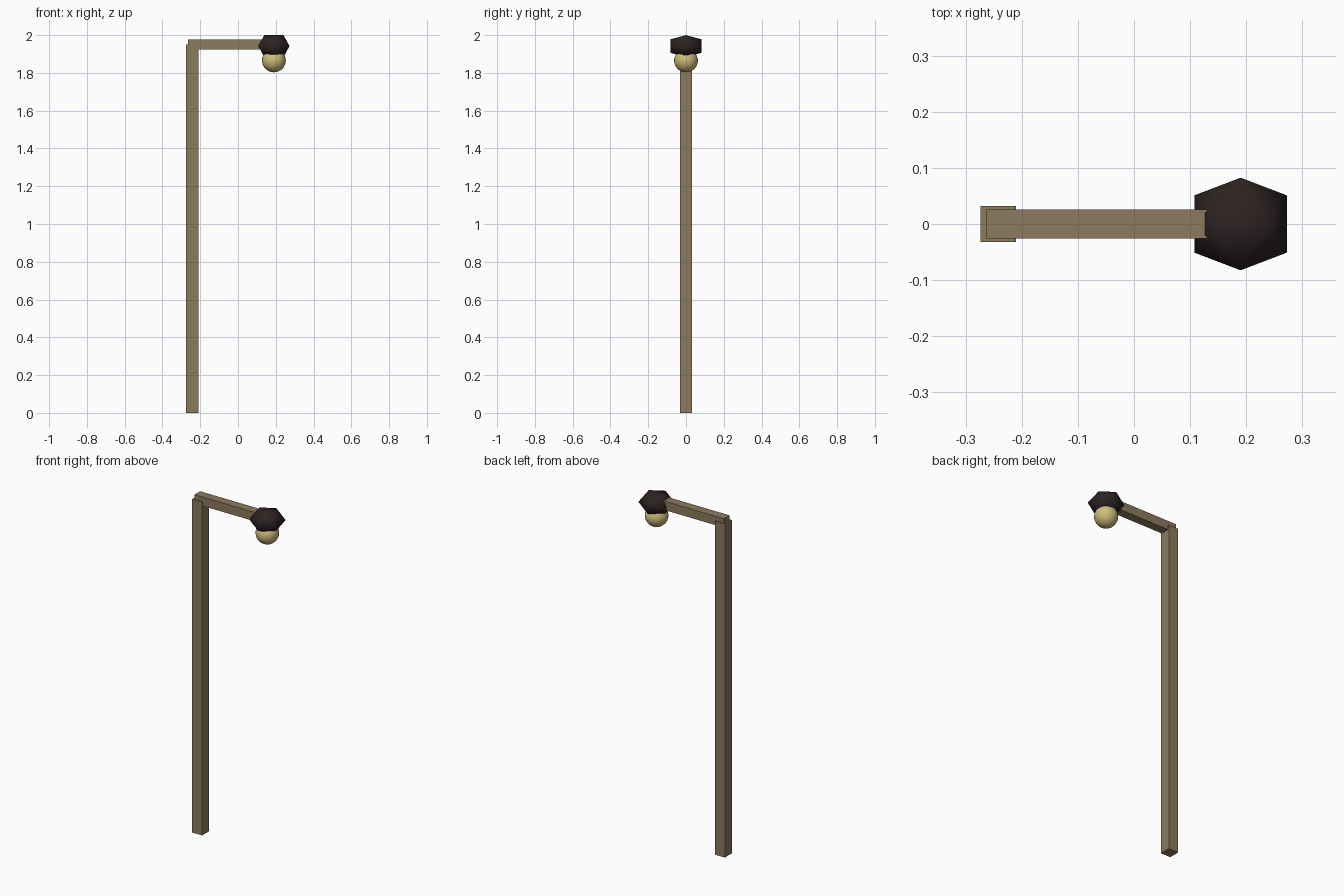
import bpy, bmesh
from mathutils import Matrix, Vector

if "Cube" in bpy.data.objects:
    bpy.data.objects.remove(bpy.data.objects["Cube"])


def material(name, rgb):
    m = bpy.data.materials.new(name)
    m.diffuse_color = (*rgb, 1)
    m.use_nodes = True
    m.node_tree.nodes["Principled BSDF"].inputs["Base Color"].default_value = m.diffuse_color
    return m


wood = material("weathered_wood", (0.262, 0.195, 0.112))
metal = material("dark_metal", (0.026, 0.016, 0.016))
glow = material("warm_glass", (0.62, 0.51, 0.20))


def add_object(name, bm, mat, smooth=False):
    bmesh.ops.recalc_face_normals(bm, faces=bm.faces)
    for f in bm.faces:
        f.smooth = smooth
    me = bpy.data.meshes.new(name)
    bm.to_mesh(me)
    bm.free()
    me.materials.append(mat)
    ob = bpy.data.objects.new(name, me)
    bpy.context.collection.objects.link(ob)
    return ob


def box(name, lo, hi, mat):
    lo, hi = Vector(lo), Vector(hi)
    bm = bmesh.new()
    bmesh.ops.create_cube(bm, size=1, matrix=Matrix.Translation((lo + hi) / 2)
                          @ Matrix.Diagonal((*(hi - lo), 1)))
    return add_object(name, bm, mat)


# Wooden post and the arm set across its top
box("post", (-0.274, -0.032, 0), (-0.21, 0.032, 1.95), wood)
box("arm", (-0.264, -0.026, 1.925), (0.17, 0.026, 1.977), wood)

# Lamp cap: squashed icosahedron with its edges square to the axes
a, b, squash = 0.051, 0.0825, 0.7
bm = bmesh.new()
for s in (-1, 1):
    for t in (-1, 1):
        for p in ((s * b, t * a, 0), (0, s * b, t * a), (t * a, 0, s * b)):
            bm.verts.new((0.19 + p[0], p[1], 1.942 + p[2] * squash))
bmesh.ops.convex_hull(bm, input=bm.verts)
add_object("lamp_cap", bm, metal, True)

# Round bulb hanging below the cap
bm = bmesh.new()
bmesh.ops.create_uvsphere(bm, u_segments=24, v_segments=14, radius=0.063,
                          matrix=Matrix.Translation((0.19, 0, 1.866)))
add_object("bulb", bm, glow, True)
